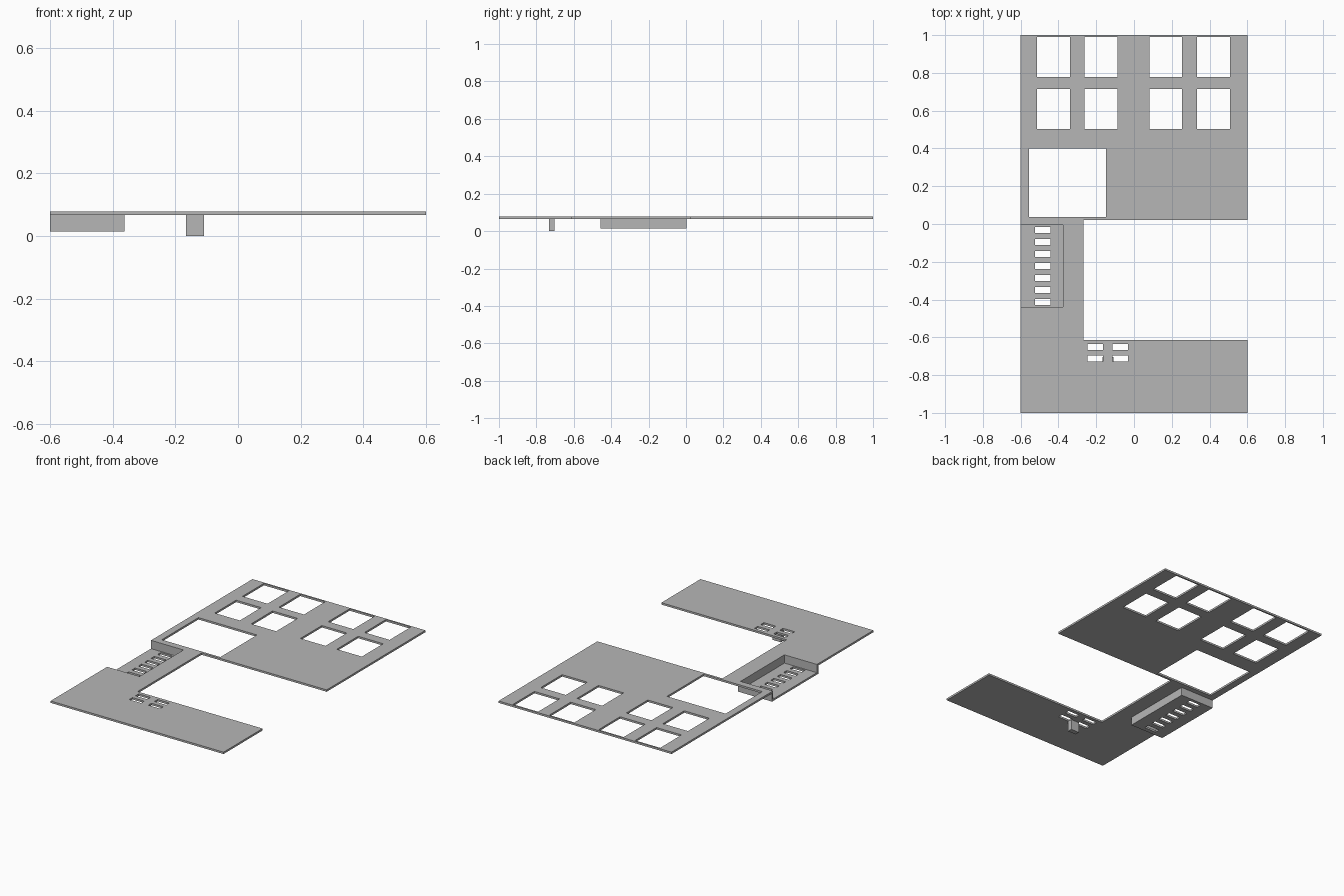
import bpy
import bmesh

cube = bpy.data.objects.get("Cube")
if cube:
    bpy.data.objects.remove(cube, do_unlink=True)

grey = bpy.data.materials.new("plain_grey")
grey.use_nodes = True
colour = (0.47, 0.47, 0.47, 1)
grey.diffuse_color = colour
grey.node_tree.nodes["Principled BSDF"].inputs["Base Color"].default_value = colour


def rect(x0, x1, y0, y1):
    return [(x0, y0), (x1, y0), (x1, y1), (x0, y1)]


def slab(name, outlines, z0, z1):
    """Flat plate: the first outline is the edge, the others are holes."""
    curve = bpy.data.curves.new(name, "CURVE")
    curve.dimensions = "2D"
    curve.fill_mode = "BOTH"
    curve.extrude = (z1 - z0) / 2
    for points in outlines:
        spline = curve.splines.new("POLY")
        spline.points.add(len(points) - 1)
        for p, (x, y) in zip(spline.points, points):
            p.co = (x, y, 0, 1)
        spline.use_cyclic_u = True
    temp = bpy.data.objects.new(name + "_profile", curve)
    bpy.context.scene.collection.objects.link(temp)
    bpy.context.view_layer.update()
    mesh = bpy.data.meshes.new_from_object(
        temp.evaluated_get(bpy.context.evaluated_depsgraph_get()))
    bpy.data.objects.remove(temp, do_unlink=True)
    bm = bmesh.new()
    bm.from_mesh(mesh)
    bmesh.ops.remove_doubles(bm, verts=bm.verts, dist=1e-5)
    bmesh.ops.translate(bm, verts=bm.verts, vec=(0, 0, (z0 + z1) / 2))
    bmesh.ops.recalc_face_normals(bm, faces=bm.faces)
    for f in bm.faces:
        f.smooth = False
    bm.to_mesh(mesh)
    bm.free()
    mesh.name = name
    mesh.materials.clear()
    mesh.materials.append(grey)
    obj = bpy.data.objects.new(name, mesh)
    bpy.context.scene.collection.objects.link(obj)
    return obj


BASE, UNDER, TOP = 0.014, 0.066, 0.078
NEAR, FAR, INNER = -0.44, -0.005, -0.375

# Main plate edge, with the wide bay on the left and the tray notch on the right
edge = [(-0.6, -1), (0.6, -1), (0.6, -0.613), (-0.268, -0.613),
        (-0.268, 0.022), (0.6, 0.022), (0.6, 1), (-0.6, 1),
        (-0.6, FAR), (INNER, FAR), (INNER, NEAR), (-0.6, NEAR)]

# Large opening, two rows of square windows and four small slots
holes = [rect(-0.555, -0.148, 0.037, 0.4)]
for x in (-0.427, -0.174, 0.168, 0.42):
    for y in (0.609, 0.884):
        holes.append(rect(x - 0.087, x + 0.087, y - 0.106, y + 0.106))
for x in (-0.204, -0.072):
    for y in (-0.651, -0.712):
        holes.append(rect(x - 0.041, x + 0.041, y - 0.016, y + 0.016))
slab("main_plate", [edge] + holes, UNDER, TOP)

# Sunken tray floor with a ladder of slots
slots = []
for i in range(7):
    y = -0.032 - i * 0.0635
    slots.append(rect(-0.525, -0.443, y - 0.016, y + 0.016))
slab("tray_floor", [rect(-0.6, INNER, NEAR, FAR)] + slots, BASE, BASE + 0.012)

# Tray walls on three sides, open on the outer side
walls = [(-0.6, -0.457), (-0.363, -0.457), (-0.363, 0.004), (-0.6, 0.004),
         (-0.6, FAR), (INNER, FAR), (INNER, NEAR), (-0.6, NEAR)]
slab("tray_walls", [walls], BASE, UNDER)

# Peg under the front arm
slab("locating_peg", [rect(-0.166, -0.108, -0.733, -0.703)], 0, UNDER)
